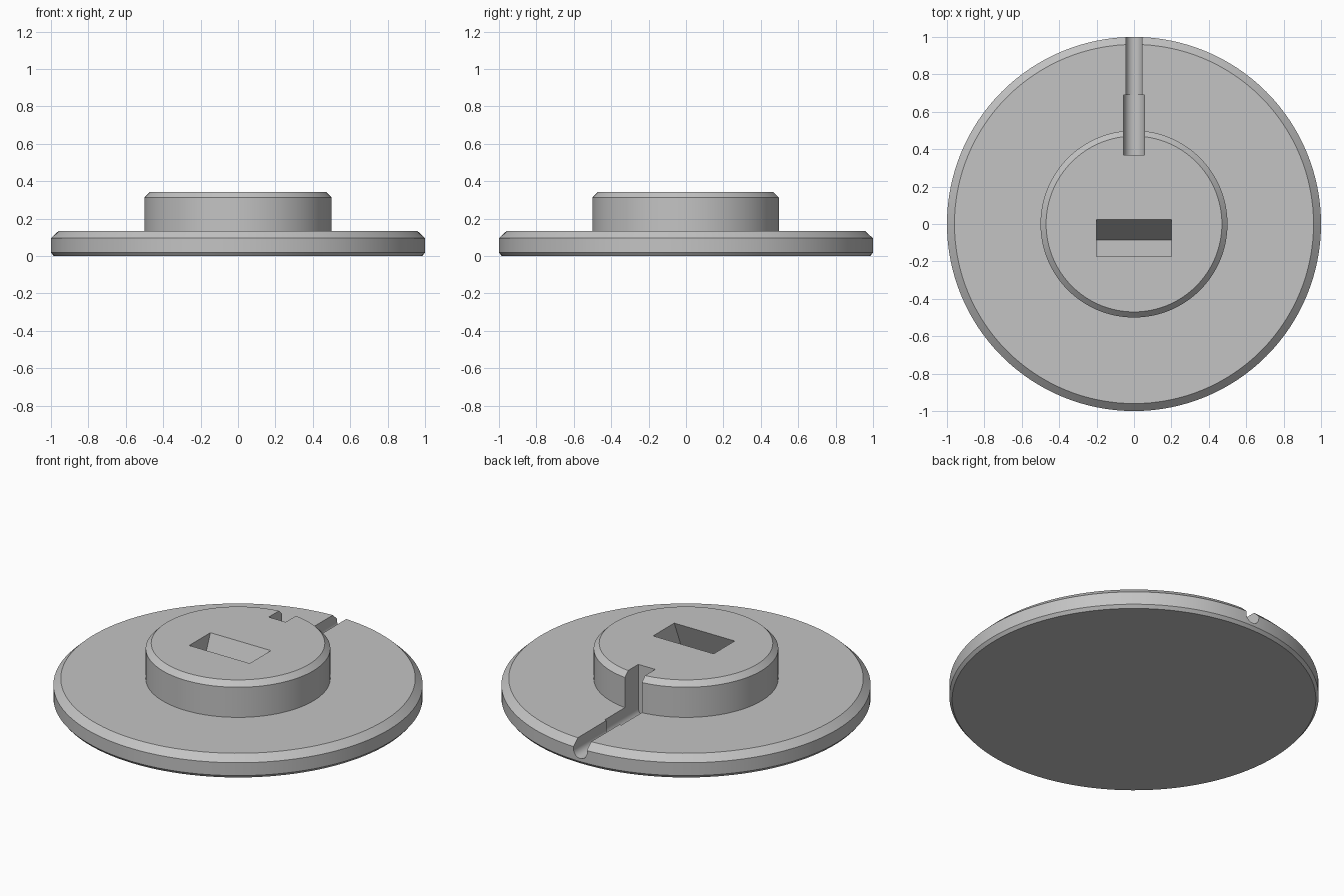
import bpy, bmesh, math

if "Cube" in bpy.data.objects:
    bpy.data.objects.remove(bpy.data.objects["Cube"])

grey = bpy.data.materials.new("light grey")
grey.diffuse_color = (0.55, 0.55, 0.55, 1)
grey.use_nodes = True
grey.node_tree.nodes["Principled BSDF"].inputs["Base Color"].default_value = grey.diffuse_color


def make_object(name, bm):
    bmesh.ops.recalc_face_normals(bm, faces=bm.faces)
    mesh = bpy.data.meshes.new(name)
    bm.to_mesh(mesh)
    bm.free()
    mesh.materials.append(grey)
    obj = bpy.data.objects.new(name, mesh)
    bpy.context.collection.objects.link(obj)
    return obj


def lathe(name, profile, segments=128):
    """Closed solid of revolution from (radius, height) rings, bottom to top."""
    bm = bmesh.new()
    rings = [[bm.verts.new((r * math.cos(2 * math.pi * i / segments),
                            r * math.sin(2 * math.pi * i / segments), z))
              for i in range(segments)] for r, z in profile]
    for a, b in zip(rings, rings[1:]):
        for i in range(segments):
            j = (i + 1) % segments
            bm.faces.new((a[i], a[j], b[j], b[i]))
    bm.faces.new(rings[0][::-1])
    bm.faces.new(rings[-1])
    return make_object(name, bm)


def prism(name, start, end):
    """Solid between two matching outlines."""
    bm = bmesh.new()
    a = [bm.verts.new(p) for p in start]
    b = [bm.verts.new(p) for p in end]
    n = len(a)
    bm.faces.new(a)
    bm.faces.new(b[::-1])
    for i in range(n):
        j = (i + 1) % n
        bm.faces.new((a[i], b[i], b[j], a[j]))
    return make_object(name, bm)


def u_channel(name, radius, centre_z, y0, y1, steps=20):
    """Round-bottomed groove cutter running along y and open at the top."""
    arc = [(radius * math.cos(math.pi + math.pi * i / steps),
            centre_z + radius * math.sin(math.pi + math.pi * i / steps))
           for i in range(steps + 1)]
    outline = arc + [(radius, 0.5), (-radius, 0.5)]
    return prism(name, [(x, y0, z) for x, z in outline],
                 [(x, y1, z) for x, z in outline])


# Bevelled round base with a raised bevelled hub
base = lathe("round_base", [(0.985, 0), (1, 0.018), (1, 0.095), (0.96, 0.133),
                            (0.5, 0.133), (0.5, 0.313), (0.47, 0.343)])

# Leaning slot: rear wall slopes forward on the way down to a level floor
top_z, floor_z, lean = 0.343, 0.07, 0.11
rise = 0.1
shift = lean * rise / (top_z - floor_z)
section = [(-0.175 - lean, floor_z), (0.025 - lean, floor_z),
           (0.025 + shift, top_z + rise), (-0.175 + shift, top_z + rise)]
slot = prism("slot_cutter", [(-0.2, y, z) for y, z in section],
             [(0.2, y, z) for y, z in section])

# Cable groove: wide through the hub, narrower out to the rim
wide = u_channel("wide_groove_cutter", 0.056, 0.085, 0.37, 0.69)
narrow = u_channel("narrow_groove_cutter", 0.044, 0.08, 0.6, 1.1)

bpy.context.view_layer.objects.active = base
for cutter in (slot, wide, narrow):
    cutter.hide_render = True
    mod = base.modifiers.new(cutter.name, 'BOOLEAN')
    mod.operation = 'DIFFERENCE'
    mod.solver = 'EXACT'
    mod.object = cutter
    bpy.ops.object.modifier_apply(modifier=mod.name)
    bpy.data.objects.remove(cutter, do_unlink=True)

bpy.ops.object.select_all(action='DESELECT')
base.select_set(True)
bpy.ops.object.shade_smooth_by_angle(angle=math.radians(25))
